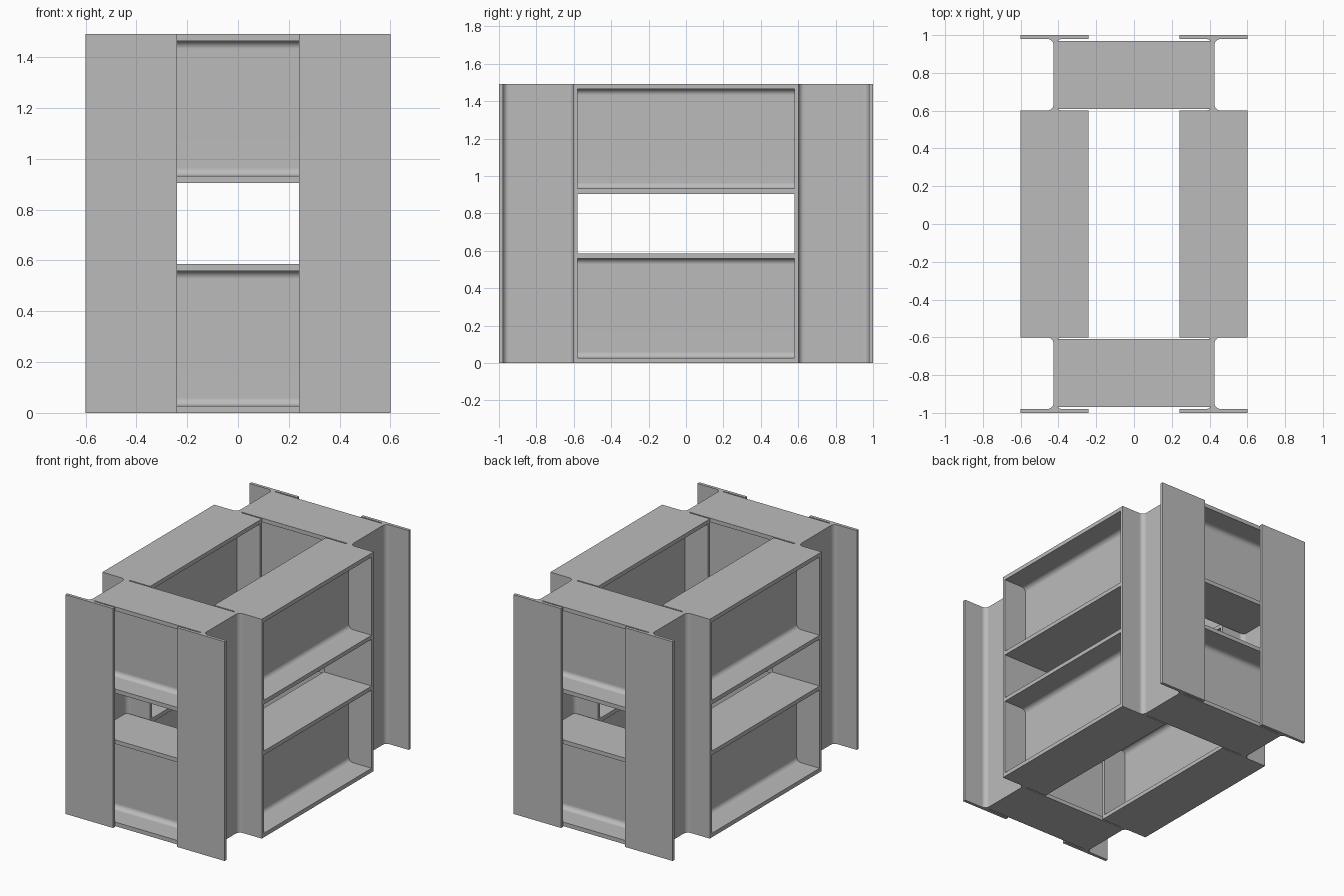
import bpy, bmesh, math
from mathutils import Vector

cube = bpy.data.objects.get("Cube")
if cube:
    bpy.data.objects.remove(cube, do_unlink=True)

steel = bpy.data.materials.new("grey steel")
steel.use_nodes = True
GREY = (0.5, 0.5, 0.5, 1)
steel.diffuse_color = GREY
steel.node_tree.nodes["Principled BSDF"].inputs["Base Color"].default_value = GREY

X, Y, Z = Vector((1, 0, 0)), Vector((0, 1, 0)), Vector((0, 0, 1))
WIDTH = 0.36      # flange width shared by all sections
FILLET = 0.032    # root radius between web and flange
HEIGHT = 1.492


def section(depth, flange, web, steps=8):
    """Rolled I-section outline with filleted roots, as (across, along depth)."""
    w, d, inner = WIDTH / 2, depth / 2, depth / 2 - flange
    cx, cy = web / 2 + FILLET, inner - FILLET
    quarter = [(w, d), (w, inner)]
    for i in range(steps + 1):
        a = math.pi / 2 * (1 + i / steps)
        quarter.append((cx + FILLET * math.cos(a), cy + FILLET * math.sin(a)))
    right = quarter + [(x, -y) for x, y in reversed(quarter)]
    return right + [(-x, -y) for x, y in right]


def beam(name, outline, length, across, deep, along, centre):
    """Extrude an outline along an axis into a named steel member."""
    bm = bmesh.new()
    verts = [bm.verts.new(across * u + deep * v - along * length / 2) for u, v in outline]
    face = bm.faces.new(verts)
    new = bmesh.ops.extrude_face_region(bm, geom=[face])["geom"]
    bmesh.ops.translate(bm, vec=along * length,
                        verts=[g for g in new if isinstance(g, bmesh.types.BMVert)])
    bmesh.ops.recalc_face_normals(bm, faces=bm.faces)
    mesh = bpy.data.meshes.new(name)
    bm.to_mesh(mesh)
    bm.free()
    mesh.materials.append(steel)
    ob = bpy.data.objects.new(name, mesh)
    ob.location = centre
    bpy.context.collection.objects.link(ob)
    bpy.ops.object.select_all(action="DESELECT")
    ob.select_set(True)
    bpy.context.view_layer.objects.active = ob
    bpy.ops.object.shade_smooth_by_angle(angle=math.radians(30))
    # Keep the flats flat beside the fillets
    normals = ob.modifiers.new("flat_webs", "WEIGHTED_NORMAL")
    normals.keep_sharp = True


COL_DEPTH, COL_WEB = 0.42, 0.012
BEAM_DEPTH = 0.587
column = section(COL_DEPTH, 0.021, COL_WEB)
girder = section(BEAM_DEPTH, 0.0276, 0.0144)

COL_X, COL_Y = 0.42, 1 - COL_DEPTH / 2
sides = (("left", 1), ("right", -1))
ends = (("front", -1), ("back", 1))
levels = (("lower", BEAM_DEPTH / 2), ("upper", HEIGHT - BEAM_DEPTH / 2))

# Four corner columns
for side, sx in sides:
    for end, sy in ends:
        beam(f"{end}_{side}_column", column, HEIGHT, X, Y, Z,
             (sx * COL_X, sy * COL_Y, HEIGHT / 2))

for level, z in levels:
    # Long side beams between column flanges
    for side, sx in sides:
        beam(f"{level}_{side}_side_beam", girder, 2 * (1 - COL_DEPTH), X, Z, Y,
             (sx * COL_X, 0, z))
    # Short cross beams between column webs
    for end, sy in ends:
        beam(f"{level}_{end}_cross_beam", girder, 2 * COL_X - COL_WEB, Y, Z, X,
             (0, sy * COL_Y, z))
